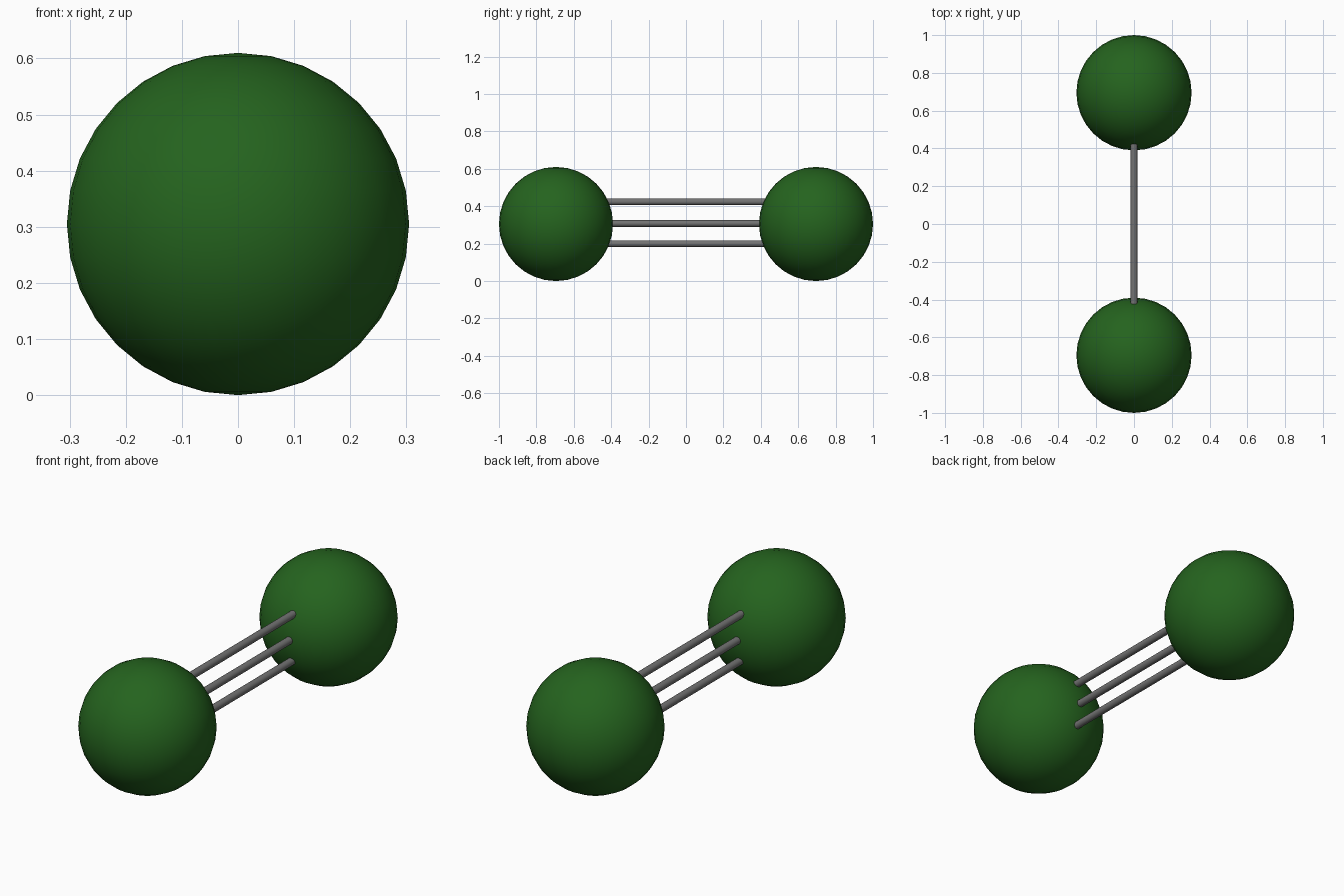
import bpy
from math import pi

if "Cube" in bpy.data.objects:
    bpy.data.objects.remove(bpy.data.objects["Cube"])

R = 0.305          # atom radius, also its centre height
Y = 1 - R          # atom distance from the centre


def material(name, color):
    m = bpy.data.materials.new(name)
    m.diffuse_color = color
    m.use_nodes = True
    m.node_tree.nodes["Principled BSDF"].inputs["Base Color"].default_value = m.diffuse_color
    return m


green = material("dark_green", (0.018, 0.125, 0.013, 1))
grey = material("dark_grey", (0.17, 0.17, 0.17, 1))


def finish(name, mat):
    ob = bpy.context.object
    ob.name = name
    ob.data.materials.append(mat)
    bpy.ops.object.shade_smooth_by_angle()


# Two atoms
for name, y in (("front_atom", -Y), ("back_atom", Y)):
    bpy.ops.mesh.primitive_uv_sphere_add(segments=32, ring_count=16, radius=R,
                                         location=(0, y, R))
    finish(name, green)

# Triple bond: three parallel rods sunk into both atoms
for name, z in (("lower_bond", 0.2), ("middle_bond", 0.308), ("upper_bond", 0.424)):
    bpy.ops.mesh.primitive_cylinder_add(vertices=32, radius=0.018, depth=0.92,
                                        location=(0, 0, z), rotation=(pi / 2, 0, 0))
    finish(name, grey)
